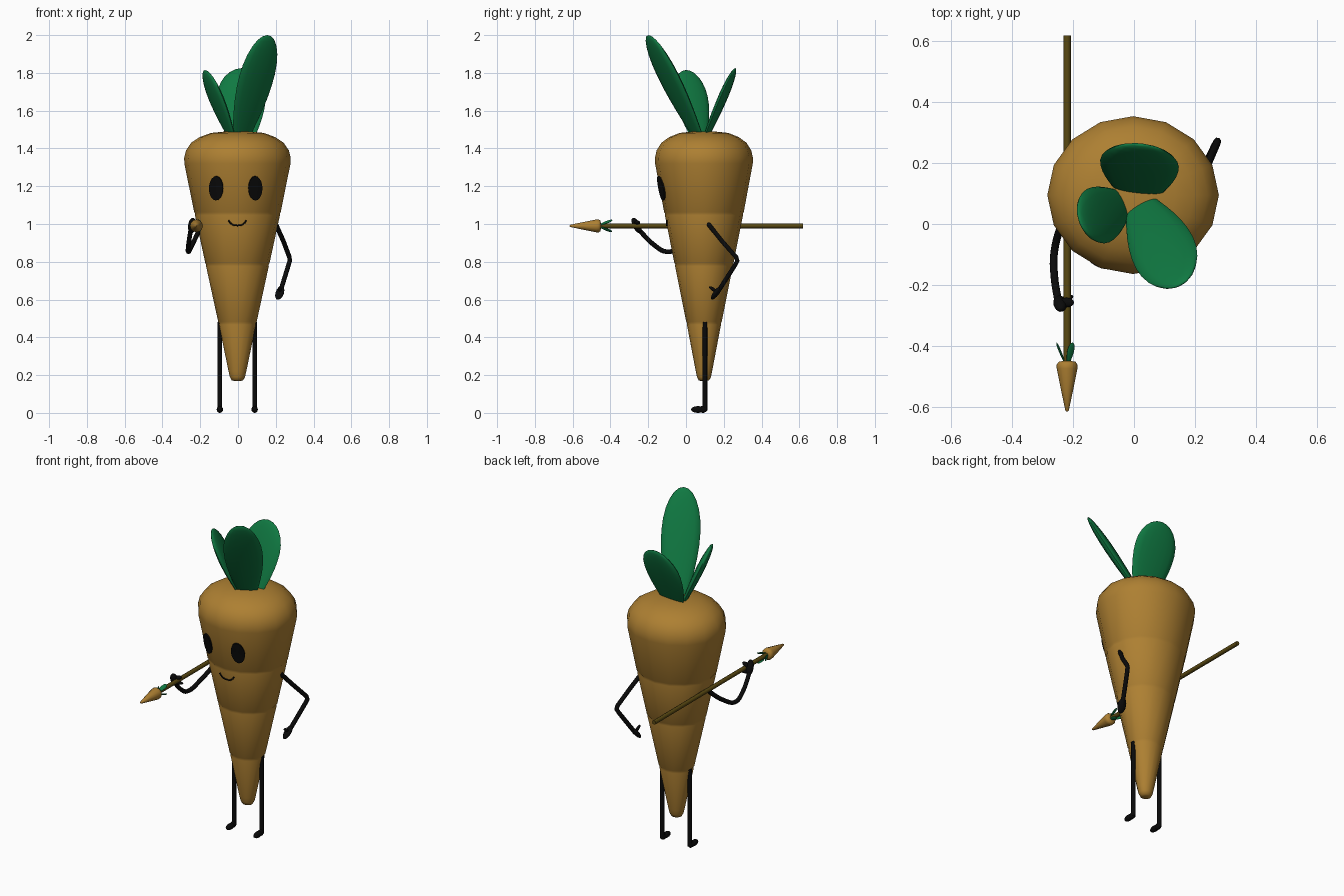
import bpy, bmesh, math
from mathutils import Vector, Matrix

if "Cube" in bpy.data.objects:
    bpy.data.objects.remove(bpy.data.objects["Cube"])


def material(name, rgb):
    m = bpy.data.materials.new(name)
    m.use_nodes = True
    m.diffuse_color = (*rgb, 1)
    m.node_tree.nodes["Principled BSDF"].inputs["Base Color"].default_value = (*rgb, 1)
    return m


ORANGE = material("carrot orange", (0.42, 0.215, 0.032))
GREEN = material("leaf green", (0.005, 0.19, 0.054))
WOOD = material("dark wood", (0.1, 0.066, 0.006))
BLACK = material("black", (0.003, 0.003, 0.003))


def finish(name, bm, mat, angle=50):
    bmesh.ops.recalc_face_normals(bm, faces=bm.faces)
    mesh = bpy.data.meshes.new(name)
    bm.to_mesh(mesh)
    bm.free()
    mesh.materials.append(mat)
    ob = bpy.data.objects.new(name, mesh)
    bpy.context.collection.objects.link(ob)
    bpy.ops.object.select_all(action="DESELECT")
    ob.select_set(True)
    bpy.context.view_layer.objects.active = ob
    bpy.ops.object.shade_smooth_by_angle(angle=math.radians(angle))
    return ob


def lathe(name, profile, mat, matrix, sides=16):
    """Revolve (radius, height) pairs about local z."""
    bm = bmesh.new()
    rings = [[bm.verts.new((r * math.cos(math.tau * i / sides),
                            r * math.sin(math.tau * i / sides), h))
              for i in range(sides)] for r, h in profile]
    for a, b in zip(rings, rings[1:]):
        for i in range(sides):
            j = (i + 1) % sides
            bm.faces.new((a[i], a[j], b[j], b[i]))
    bm.faces.new(rings[0])
    bm.faces.new(rings[-1])
    bm.transform(matrix)
    return finish(name, bm, mat)


def tube(name, points, radius, mat, smooth=False):
    """Round rod along a path, converted to a mesh."""
    curve = bpy.data.curves.new(name, "CURVE")
    curve.dimensions = "3D"
    curve.bevel_depth = radius
    curve.bevel_resolution = 2
    curve.use_fill_caps = True
    sp = curve.splines.new("BEZIER" if smooth else "POLY")
    if smooth:
        sp.bezier_points.add(len(points) - 1)
        for bp, p in zip(sp.bezier_points, points):
            bp.co = p
            bp.handle_left_type = bp.handle_right_type = "AUTO"
        sp.resolution_u = 5
    else:
        sp.points.add(len(points) - 1)
        for cp, p in zip(sp.points, points):
            cp.co = (*p, 1)
    temp = bpy.data.objects.new(name + "_path", curve)
    bpy.context.collection.objects.link(temp)
    bpy.context.view_layer.update()
    mesh = bpy.data.meshes.new_from_object(temp.evaluated_get(bpy.context.evaluated_depsgraph_get()))
    bpy.data.objects.remove(temp)
    bm = bmesh.new()
    bm.from_mesh(mesh)
    bpy.data.meshes.remove(mesh)
    for f in bm.faces:
        f.material_index = 0
    return finish(name, bm, mat)


def leaf(name, base, tip, side, width, thick, mat=GREEN, root=0.45):
    """Lens-shaped petal from base to tip, narrow at the root."""
    base, tip = Vector(base), Vector(tip)
    w = tip - base
    length = w.length
    w.normalize()
    u = Vector(side)
    u = (u - w * u.dot(w)).normalized()
    v = w.cross(u)
    bm = bmesh.new()
    bmesh.ops.create_uvsphere(bm, u_segments=16, v_segments=14, radius=1)
    for vert in bm.verts:
        x, y, z = vert.co
        t = (z + 1) / 2
        # Swell the lower half towards a broad root and widest point above the middle
        r = math.hypot(x, y)
        target = root + (1 - root) * math.sin(math.pi / 2 * min(t / 0.6, 1))
        k = target / r if t < 0.6 and r > 0.01 else 1
        if t >= 0.6 and r > 0.01:
            k = math.sqrt(max(0, 1 - ((t - 0.6) / 0.4) ** 2)) / r
        vert.co = base + u * x * k * width / 2 + v * y * k * thick / 2 + w * t * length
    return finish(name, bm, mat, 75)


def blob(name, centre, size, direction=(0, 0, 1), mat=BLACK):
    """Ellipsoid whose local z follows the direction."""
    bm = bmesh.new()
    bmesh.ops.create_uvsphere(bm, u_segments=12, v_segments=8, radius=1)
    turn = Vector(direction).to_track_quat("Z", "X").to_matrix().to_4x4()
    bm.transform(Matrix.Translation(centre) @ turn @ Matrix.Diagonal((*size, 1)))
    return finish(name, bm, mat, 80)


# Body: tapered root with three fine grooves
CX, CY, DEPTH = -0.003, 0.095, 0.92
profile = [(0.012, 0.168), (0.03, 0.172), (0.04, 0.19), (0.047, 0.22)]
for r, z in ((0.1, 0.475), (0.168, 0.785), (0.227, 1.055)):
    profile += [(r - 0.002, z - 0.008), (r - 0.003, z), (r + 0.002, z + 0.008)]
profile += [(0.281, 1.32), (0.282, 1.35), (0.272, 1.39), (0.245, 1.43),
            (0.2, 1.46), (0.14, 1.482), (0.06, 1.49), (0.01, 1.491)]
lathe("body", profile, ORANGE,
      Matrix.Translation((CX, CY, 0)) @ Matrix.Diagonal((1, DEPTH, 1, 1)))


def front(x, z):
    """Depth of the body's front surface at a point of the face."""
    for (r0, z0), (r1, z1) in zip(profile, profile[1:]):
        if z0 <= z <= z1:
            r = r0 + (r1 - r0) * (z - z0) / (z1 - z0)
            return CY - DEPTH * math.sqrt(max(0, r * r - (x - CX) ** 2))
    return CY


# Eyes: thin plates that follow the face
for name, ex in (("right_eye", -0.114), ("left_eye", 0.09)):
    bm = bmesh.new()
    n = 20
    centre = bm.verts.new((ex, front(ex, 1.19) - 0.006, 1.19))
    rings = []
    for s in (0.5, 1):
        ring = []
        for i in range(n):
            a = math.tau * i / n
            x, z = ex + 0.036 * s * math.cos(a), 1.19 + 0.064 * s * math.sin(a)
            ring.append(bm.verts.new((x, front(x, z) - 0.006, z)))
        rings.append(ring)
    for i in range(n):
        j = (i + 1) % n
        bm.faces.new((centre, rings[0][i], rings[0][j]))
        bm.faces.new((rings[0][i], rings[1][i], rings[1][j], rings[0][j]))
    bmesh.ops.recalc_face_normals(bm, faces=bm.faces)
    bmesh.ops.solidify(bm, geom=bm.faces[:], thickness=0.008)
    finish(name, bm, BLACK)

# Smile
smile = []
for i in range(11):
    s = i / 5 - 1
    x, z = CX + 0.048 * s, 0.992 + 0.028 * abs(s) ** 3
    smile.append((x, front(x, z) - 0.001, z))
tube("smile", smile, 0.004, BLACK)

# Leafy top
leaf("front_leaf", (0.015, 0.07, 1.45), (0.155, -0.2, 2.0), (0.87, 0.5, 0), 0.215, 0.05)
leaf("right_leaf", (-0.03, 0.07, 1.45), (-0.175, 0.0, 1.815), (-0.38, 0.92, 0), 0.19, 0.045)
leaf("back_leaf", (0.015, 0.1, 1.45), (0.02, 0.262, 1.825), (1, -0.1, 0), 0.26, 0.045, root=0.55)

# Legs and feet
for side, lx in (("right", -0.096), ("left", 0.088)):
    tube(side + "_leg", [(lx, 0.1, 0.48), (lx, 0.1, 0.012)], 0.0125, BLACK)
    blob(side + "_heel", (lx, 0.09, 0.019), (0.015, 0.022, 0.019))
    blob(side + "_foot", (lx, 0.063, 0.018), (0.017, 0.036, 0.018))

# Left arm, hanging with a bent elbow
tube("left_arm", [(0.195, 0.11, 1.01), (0.24, 0.19, 0.91), (0.272, 0.265, 0.825),
                  (0.274, 0.272, 0.805), (0.265, 0.255, 0.775), (0.222, 0.165, 0.635)],
     0.0125, BLACK)
blob("left_hand", (0.221, 0.16, 0.635), (0.014, 0.024, 0.044), (0.02, 0.05, 0.07))
blob("left_thumb", (0.222, 0.142, 0.655), (0.009, 0.009, 0.024), (0, -0.6, 0.4))

# Right arm, raised to hold the spear
tube("right_arm", [(-0.195, 0.1, 0.99), (-0.245, -0.02, 0.885), (-0.263, -0.1, 0.853),
                   (-0.262, -0.17, 0.89), (-0.25, -0.25, 0.97)], 0.0125, BLACK, True)
blob("right_hand", (-0.243, -0.262, 0.992), (0.02, 0.022, 0.045), (0.01, -0.04, 0.08))
blob("right_fingers", (-0.222, -0.258, 1.005), (0.012, 0.016, 0.026), (0.8, 0, 0.3))
blob("right_thumb", (-0.222, -0.245, 0.968), (0.009, 0.01, 0.024), (0.8, 0.3, 0))

# Spear with a small carrot for its point
SX, SZ = -0.22, 0.99
tube("spear_shaft", [(SX, 0.62, SZ), (SX, -0.46, SZ)], 0.0125, WOOD)
to_front = Matrix.Translation((SX, 0, SZ)) @ Matrix.Rotation(math.pi / 2, 4, "X")
lathe("spear_point", [(0.012, 0.45), (0.028, 0.453), (0.034, 0.462), (0.034, 0.475),
                      (0.02, 0.545), (0.006, 0.612), (0.002, 0.617)], ORANGE, to_front, 12)
for i in range(3):
    a = math.tau * i / 3 + math.pi / 3
    d = Vector((math.cos(a), 0, math.sin(a)))
    root = Vector((SX, -0.455, SZ)) + d * 0.008
    leaf(f"spear_leaf_{i + 1}", root, root + d * 0.027 + Vector((0, 0.065, 0)),
         (-d.z, 0, d.x), 0.026, 0.008)
